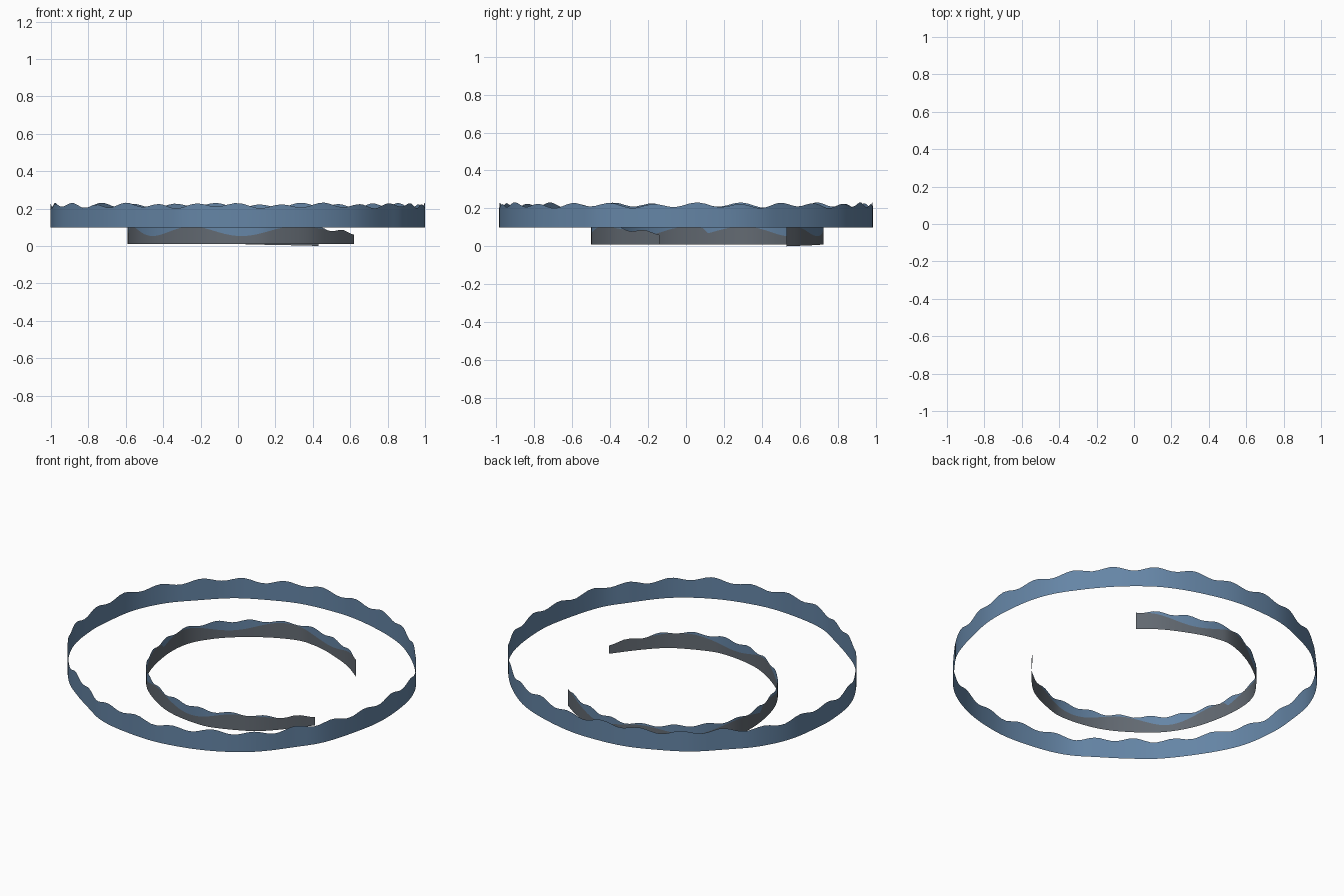
import bpy, bmesh, math
from mathutils import Vector

if "Cube" in bpy.data.objects:
    bpy.data.objects.remove(bpy.data.objects["Cube"])


def material(name, rgb):
    m = bpy.data.materials.new(name)
    m.diffuse_color = (*rgb, 1)
    m.use_nodes = True
    m.node_tree.nodes["Principled BSDF"].inputs["Base Color"].default_value = m.diffuse_color
    return m


BLUE = material("slate blue", (0.13, 0.235, 0.38))
GREY = material("stone grey", (0.125, 0.145, 0.17))


def spline(pts, closed, steps):
    """Catmull-Rom path through 2D points."""
    n, out = len(pts), []
    P = [Vector(p) for p in pts]

    def at(i):
        return P[i % n] if closed else P[max(0, min(n - 1, i))]
    for i in range(n if closed else n - 1):
        a, b, c, d = (at(i + k) for k in (-1, 0, 1, 2))
        for s in range(steps):
            t = s / steps
            out.append(0.5 * (2 * b + (c - a) * t + (2 * a - 5 * b + 4 * c - d) * t * t
                              + (3 * b - a - 3 * c + d) * t ** 3))
    if not closed:
        out.append(P[-1])
    return out


def ribbon(name, path, closed, levels, mats):
    """Upright strip; levels(t, point) gives the rising heights at each spot."""
    bm = bmesh.new()
    n = len(path)
    cols = [[bm.verts.new((p.x, p.y, z)) for z in levels(i / (n - 1), p)]
            for i, p in enumerate(path)]
    for i in range(n if closed else n - 1):
        a, b = cols[i], cols[(i + 1) % n]
        for k in range(len(a) - 1):
            f = bm.faces.new((a[k], b[k], b[k + 1], a[k + 1]))
            f.material_index = k
            f.smooth = True
    me = bpy.data.meshes.new(name)
    bm.to_mesh(me)
    bm.free()
    for m in mats:
        me.materials.append(m)
    ob = bpy.data.objects.new(name, me)
    bpy.context.collection.objects.link(ob)
    return ob


# Outer closed band with a rippled upper edge
outer = [(1, -.02), (.98, .22), (.93, .38), (.85, .51), (.73, .66), (.6, .78), (.48, .86),
         (.32, .925), (.12, .975), (-.05, .985), (-.25, .965), (-.43, .9), (-.6, .81),
         (-.74, .68), (-.87, .54), (-.96, .36), (-.995, .15), (-1, 0), (-.97, -.2),
         (-.88, -.39), (-.72, -.61), (-.58, -.73), (-.42, -.84), (-.29, -.92),
         (-.13, -.965), (.1, -.985), (.3, -.955), (.46, -.9), (.6, -.82), (.7, -.73),
         (.8, -.6), (.9, -.45), (.97, -.22)]


def outer_levels(t, p):
    a = math.atan2(p.y, p.x)
    return 0.1, 0.216 + 0.011 * math.sin(27 * a) + 0.005 * math.sin(11 * a + 1)


ribbon("outer_band", spline(outer, True, 6), True, outer_levels, [BLUE])

# Inner open band: grey foot, blue scalloped upper part
inner = [(.43, .53), (.3, .62), (.12, .695), (0, .72), (-.1, .72), (-.25, .66), (-.4, .56),
         (-.5, .46), (-.57, .34), (-.59, .2), (-.57, .03), (-.52, -.13), (-.42, -.28),
         (-.25, -.41), (-.1, -.475), (.08, -.5), (.2, -.48), (.38, -.4), (.5, -.29),
         (.62, -.14)]


def inner_levels(t, p):
    a = math.atan2(p.y - 0.1, p.x)
    bottom = 0.01 * min(1, t / 0.15)
    fall = max(0, (t - 0.88) / 0.12)
    top = 0.11 + 0.008 * math.sin(21 * a) - 0.042 * fall
    split = 0.079 - 0.026 * math.cos(6.5 * (a - math.radians(244)))
    split = min(split + 0.05 * fall, top - 0.0005)
    return bottom, split, top


ribbon("inner_band", spline(inner, False, 6), False, inner_levels, [GREY, BLUE])
